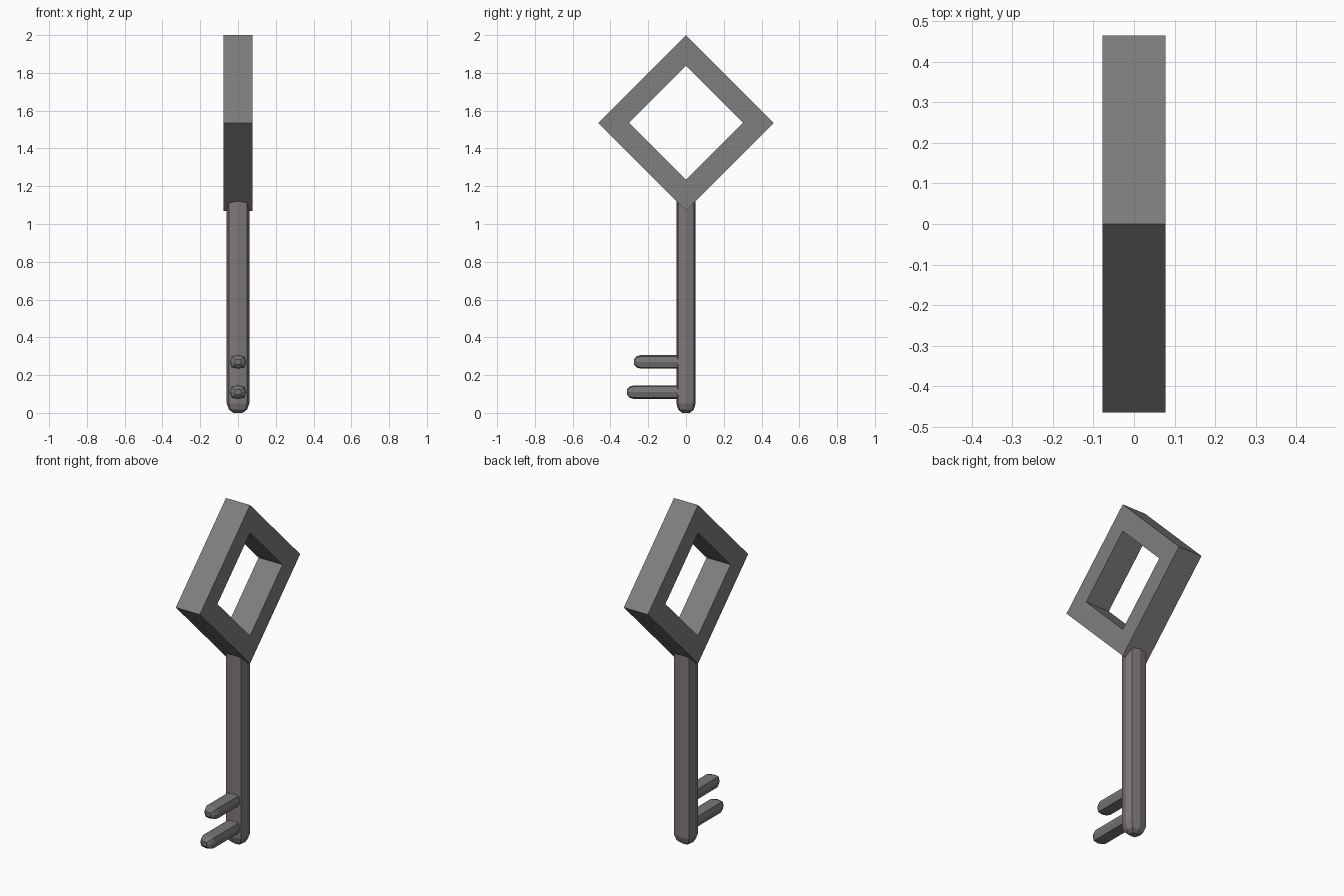
import bpy, bmesh, math
from mathutils import Matrix

if "Cube" in bpy.data.objects:
    bpy.data.objects.remove(bpy.data.objects["Cube"])


def make_object(name, bm):
    bmesh.ops.recalc_face_normals(bm, faces=bm.faces)
    mesh = bpy.data.meshes.new(name)
    bm.to_mesh(mesh)
    bm.free()
    obj = bpy.data.objects.new(name, mesh)
    bpy.context.collection.objects.link(obj)
    return obj


def rod(name, a, b, length, cap, matrix):
    """Eight-sided rod along +z with a rounded end at z = 0."""
    bm = bmesh.new()
    section = [(1, 0), (.8, .82), (0, 1), (-.8, .82),
               (-1, 0), (-.8, -.82), (0, -1), (.8, -.82)]
    rings = []
    for z, s in [(0, .4), (cap * .35, .8), (cap, 1), (length, 1)]:
        rings.append([bm.verts.new((a * x * s, b * y * s, z)) for x, y in section])
    for low, high in zip(rings, rings[1:]):
        for i in range(8):
            j = (i + 1) % 8
            bm.faces.new((low[i], low[j], high[j], high[i]))
    bm.faces.new(rings[0])
    bm.faces.new(rings[-1])
    bm.transform(matrix)
    return make_object(name, bm)


def colour(obj, name, rgb):
    mat = bpy.data.materials.get(name) or bpy.data.materials.new(name)
    mat.diffuse_color = (*rgb, 1)
    mat.use_nodes = True
    mat.node_tree.nodes["Principled BSDF"].inputs["Base Color"].default_value = mat.diffuse_color
    obj.data.materials.append(mat)


# Diamond-shaped handle frame
bm = bmesh.new()
loops = []
for x, r in [(-.078, .465), (.078, .465), (.078, .302), (-.078, .302)]:
    loops.append([bm.verts.new((x, r * math.cos(k * math.pi / 2),
                                1.535 + r * math.sin(k * math.pi / 2))) for k in range(4)])
for n in range(4):
    p, q = loops[n], loops[(n + 1) % 4]
    for i in range(4):
        j = (i + 1) % 4
        bm.faces.new((p[i], p[j], q[j], q[i]))
bow = make_object("handle_frame", bm)
colour(bow, "iron", (.21, .21, .21))

# Shaft with a rounded lower tip
shaft = rod("shaft", .06, .051, 1.125, .05, Matrix())
colour(shaft, "shaft_metal", (.21, .185, .2))

# Two teeth pointing to -y
for name, z, tip in [("lower_tooth", .11, -.312), ("upper_tooth", .27, -.275)]:
    place = Matrix.Translation((0, tip, z)) @ Matrix.Rotation(-math.pi / 2, 4, 'X')
    tooth = rod(name, .043, .036, -tip, .035, place)
    colour(tooth, "tooth_metal", (.18, .18, .18))
